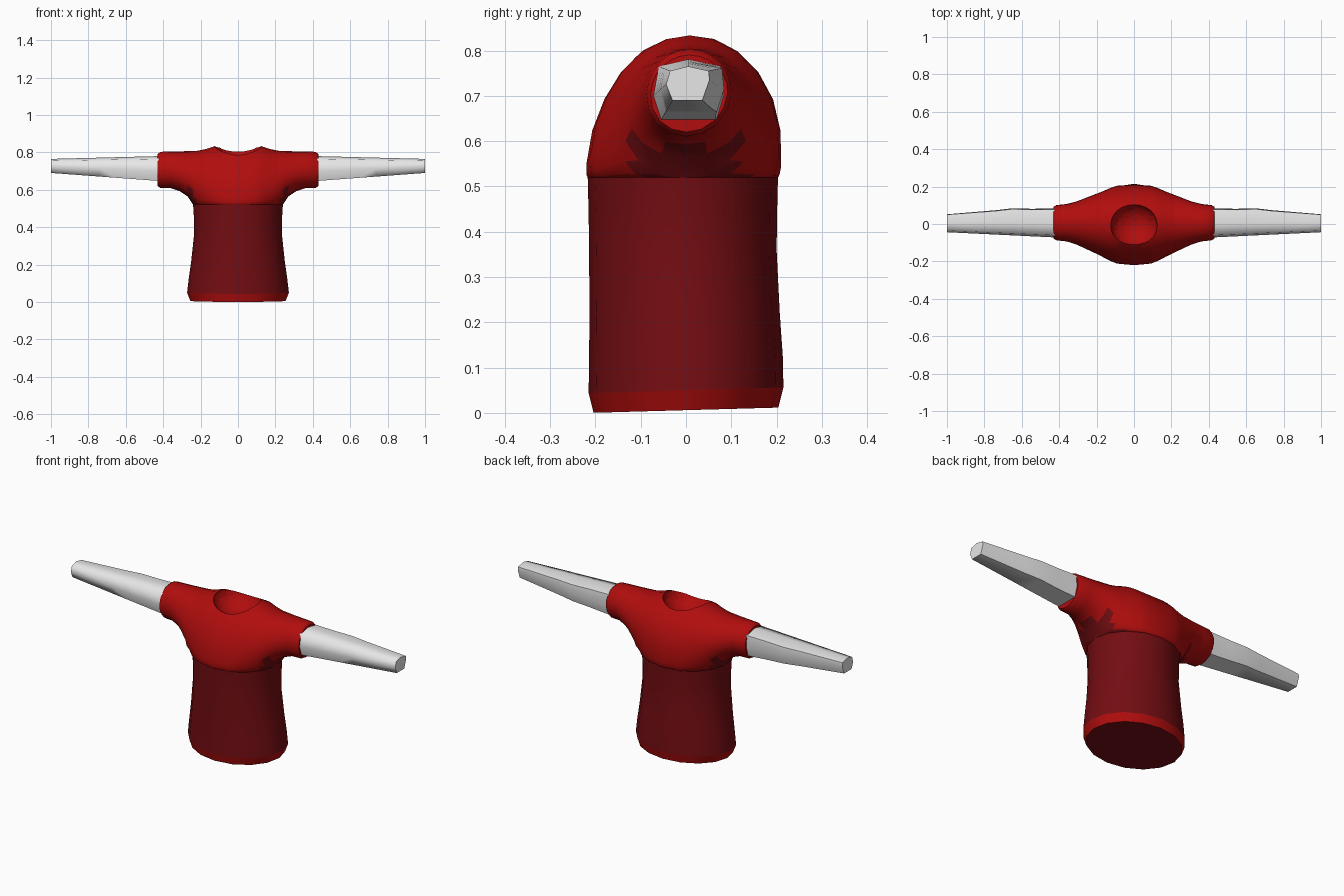
import bpy, bmesh, math

if "Cube" in bpy.data.objects:
    bpy.data.objects.remove(bpy.data.objects["Cube"])


def material(name, rgb):
    m = bpy.data.materials.new(name)
    m.diffuse_color = (*rgb, 1)
    m.use_nodes = True
    m.node_tree.nodes["Principled BSDF"].inputs["Base Color"].default_value = m.diffuse_color
    return m


RED = material("bright red", (0.44, 0.004, 0.004))
DARK = material("dark red", (0.17, 0.004, 0.006))
WHITE = material("white", (0.8, 0.8, 0.8))


def lerp(table, x):
    """Piecewise linear lookup in a list of (x, value)."""
    for (a, u), (b, v) in zip(table, table[1:]):
        if x <= b:
            return u + (v - u) * max(0, x - a) / (b - a)
    return table[-1][1]


def loft(name, rings, mats, closed=True, rule=None, angle=40):
    bm = bmesh.new()
    vs = [[bm.verts.new(p) for p in r] for r in rings]
    n = len(rings[0])
    for a, b in zip(vs, vs[1:]):
        for i in range(n if closed else n - 1):
            j = (i + 1) % n
            bm.faces.new((a[i], a[j], b[j], b[i]))
    bmesh.ops.remove_doubles(bm, verts=bm.verts, dist=1e-4)
    bmesh.ops.holes_fill(bm, edges=bm.edges, sides=0)
    bmesh.ops.recalc_face_normals(bm, faces=bm.faces)
    if rule:
        for f in bm.faces:
            f.material_index = rule(f.calc_center_median())
    me = bpy.data.meshes.new(name)
    bm.to_mesh(me)
    bm.free()
    for m in mats:
        me.materials.append(m)
    ob = bpy.data.objects.new(name, me)
    bpy.context.collection.objects.link(ob)
    smooth(ob, angle)
    return ob


def smooth(ob, angle):
    bpy.ops.object.select_all(action='DESELECT')
    ob.select_set(True)
    bpy.context.view_layer.objects.active = ob
    bpy.ops.object.shade_smooth_by_angle(angle=math.radians(angle))


SEAM, N = 0.52, 16


def oval(z, rx, ry, yc, tilt=0):
    pts = []
    for k in range(N):
        a = 2 * math.pi * k / N
        y = yc + ry * math.cos(a)
        pts.append((rx * math.sin(a), y, z + tilt * y))
    return pts


# Lower shirt and its slanted hem band
loft("shirt_body", [oval(0.05, 0.272, 0.215, 0, 0.03), oval(0.12, 0.264, 0.214, 0),
                    oval(0.22, 0.25, 0.21, -0.003), oval(0.36, 0.235, 0.207, -0.007),
                    oval(0.44, 0.235, 0.208, -0.007), oval(SEAM, 0.24, 0.21, -0.007)], [DARK])
loft("shirt_hem", [oval(0.006, 0.255, 0.204, 0, 0.028), oval(0.05, 0.272, 0.215, 0, 0.03)],
     [RED, DARK], rule=lambda c: int(c.z < 0.015), angle=30)

# Shoulders and sleeves: arch sections along x that close up beyond the armpits
HALF = [(0, 0.215), (0.1, 0.207), (0.2, 0.16), (0.25, 0.14), (0.3, 0.117), (0.36, 0.1),
        (0.415, 0.094), (0.43, 0.085)]
TOP = [(0, 0.835), (0.12, 0.835), (0.2, 0.808), (0.415, 0.803), (0.43, 0.79)]
MID = [(0, 0.55), (0.1, 0.57), (0.24, 0.65), (0.35, 0.705), (0.43, 0.705)]
LOW = [(0.24, SEAM), (0.27, 0.565), (0.31, 0.592), (0.36, 0.609), (0.415, 0.61), (0.43, 0.62)]


def arch(x):
    ax = abs(x)
    w, top, mid = lerp(HALF, ax), lerp(TOP, ax), lerp(MID, ax)
    y0 = 0.21 * math.sqrt(max(0, 1 - (ax / 0.24) ** 2))
    if ax > 0.2399:
        y0 = 0
    z0 = lerp(LOW, ax)
    w = max(w, y0)
    side = []
    for k in range(5):
        a = math.pi / 2 * k / 4
        side.append((y0 + (w - y0) * math.sin(a), z0 + (mid - z0) * (1 - math.cos(a))))
    for k in range(1, 7):
        a = math.pi / 2 * k / 6
        side.append((w * math.cos(a), mid + (top - mid) * math.sin(a)))
    pts = [(-y, z) for y, z in side] + [(y, z) for y, z in side[-2::-1]]
    return [(x, y + lerp([(SEAM, -0.007), (0.72, 0.008)], z), z) for y, z in pts]


half = [0.24 * math.sin(math.pi / 8 * k) for k in (1, 2, 3, 4)] + [0.27, 0.31, 0.36, 0.415, 0.43]
half = sorted(half + [0.125])
xs = [-x for x in reversed(half)] + [0] + half
top = loft("shoulders_and_sleeves", [arch(x) for x in xs], [RED, DARK],
           rule=lambda c: int(abs(c.x) > 0.17 and abs(c.y) < 0.12 and c.z < 0.595))

# Scooped neck opening
bpy.ops.mesh.primitive_uv_sphere_add(segments=24, ring_count=16, radius=1, location=(0, -0.008, 0.835))
cutter = bpy.context.object
cutter.name = "neck_cutter"
cutter.scale = (0.125, 0.118, 0.1)
cutter.hide_render = True
cutter.data.materials.append(RED)
mod = top.modifiers.new("neck", 'BOOLEAN')
mod.operation, mod.object, mod.solver = 'DIFFERENCE', cutter, 'EXACT'
bpy.context.view_layer.objects.active = top
bpy.ops.object.modifier_apply(modifier=mod.name)
bpy.data.objects.remove(cutter)
smooth(top, 40)

# Tapered arms with seven-sided sections
ROOT = [(-.072, .70), (-.06, .765), (.005, .78), (.076, .765), (.082, .70), (.066, .647), (-.055, .647)]
TIP = [(-.044, .725), (-.035, .755), (.005, .765), (.05, .755), (.052, .735), (.036, .69), (-.03, .69)]


def arm_ring(x, s, bulge=0.0):
    t = (x - 0.42) / 0.58
    return [(s * x, a + (c - a) * t + (bulge if a > 0.05 else 0), b + (d - b) * t)
            for (a, b), (c, d) in zip(ROOT, TIP)]


for s, side in ((1, "right"), (-1, "left")):
    loft(side + "_arm", [arm_ring(0.4, s), arm_ring(0.55, s, 0.006), arm_ring(0.65, s, 0.014),
                         arm_ring(0.74, s, 0.008), arm_ring(1.0, s)], [WHITE], angle=70)
